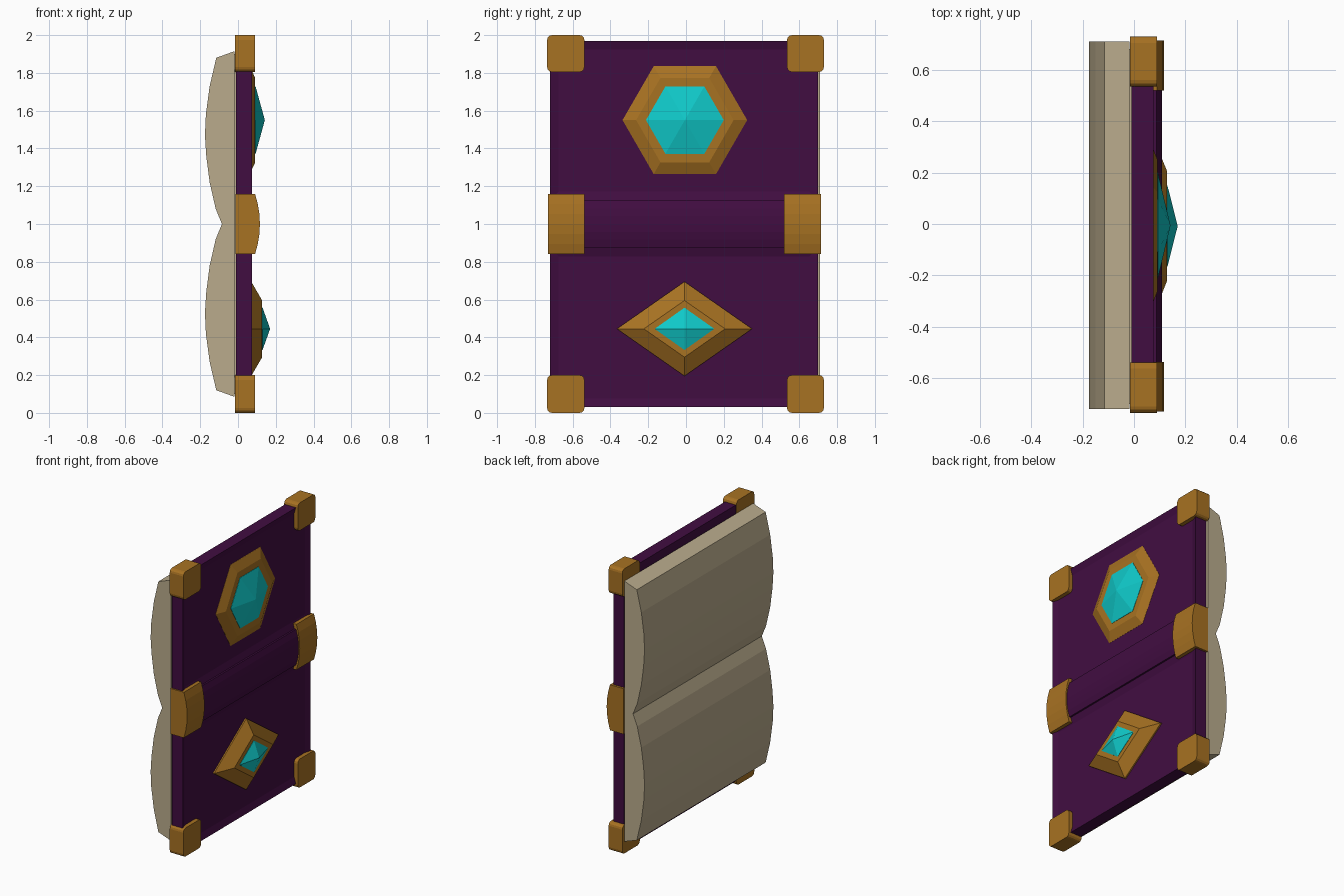
import bpy, bmesh
from math import cos, sin, pi
from mathutils import Vector

if "Cube" in bpy.data.objects:
    bpy.data.objects.remove(bpy.data.objects["Cube"])


def material(name, rgb):
    m = bpy.data.materials.new(name)
    m.diffuse_color = (*rgb, 1)
    m.use_nodes = True
    m.node_tree.nodes["Principled BSDF"].inputs["Base Color"].default_value = m.diffuse_color
    return m


PURPLE = material("purple leather", (0.053, 0.004, 0.053))
GOLD = material("aged gold", (0.39, 0.168, 0.016))
CREAM = material("parchment", (0.49, 0.41, 0.265))
TEAL = material("teal gem", (0.005, 0.59, 0.59))


def finish(bm, name, mat):
    bmesh.ops.recalc_face_normals(bm, faces=bm.faces)
    me = bpy.data.meshes.new(name)
    bm.to_mesh(me)
    bm.free()
    me.materials.append(mat)
    ob = bpy.data.objects.new(name, me)
    bpy.context.collection.objects.link(ob)
    return ob


def box(x0, x1, y0, y1, z0, z1):
    bm = bmesh.new()
    bmesh.ops.create_cube(bm, size=1)
    for v in bm.verts:
        v.co = ((x0 + x1) / 2 + v.co.x * (x1 - x0),
                (y0 + y1) / 2 + v.co.y * (y1 - y0),
                (z0 + z1) / 2 + v.co.z * (z1 - z0))
    return bm


def extrude_y(name, profile, y0, y1, mat):
    """Extrude an x-z outline along y."""
    bm = bmesh.new()
    face = bm.faces.new([bm.verts.new((x, y0, z)) for x, z in profile])
    new = bmesh.ops.extrude_face_region(bm, geom=[face])["geom"]
    bmesh.ops.translate(bm, vec=(0, y1 - y0, 0),
                        verts=[g for g in new if isinstance(g, bmesh.types.BMVert)])
    return finish(bm, name, mat)


def stack(name, sides, centre, rings, mat, apex=None):
    """Polygon rings (x, y radius, z radius) skinned together, ending flat or in a point."""
    bm = bmesh.new()
    cy, cz = centre
    loops = [[bm.verts.new((x, cy + ry * cos(2 * pi * i / sides),
                            cz + rz * sin(2 * pi * i / sides))) for i in range(sides)]
             for x, ry, rz in rings]
    bm.faces.new(loops[0])
    for a, b in zip(loops, loops[1:]):
        for i in range(sides):
            j = (i + 1) % sides
            bm.faces.new((a[i], a[j], b[j], b[i]))
    if apex is None:
        bm.faces.new(loops[-1])
    else:
        tip = bm.verts.new((apex, cy, cz))
        for i in range(sides):
            bm.faces.new((loops[-1][i], loops[-1][(i + 1) % sides], tip))
    return finish(bm, name, mat)


# Cover board with a recessed panel on each half
bm = box(-0.01, 0.075, -0.72, 0.70, 0.03, 1.97)
for z in (0.875, 1.125):
    bmesh.ops.bisect_plane(bm, geom=bm.verts[:] + bm.edges[:] + bm.faces[:],
                           plane_co=(0, 0, z), plane_no=(0, 0, 1))
bm.normal_update()
panels = [f for f in bm.faces if f.normal.x > 0.9
          and abs(f.calc_center_median().z - 1) > 0.2]
bmesh.ops.inset_individual(bm, faces=panels, thickness=0.065)
bmesh.ops.translate(bm, vec=(-0.014, 0, 0), verts=list({v for f in panels for v in f.verts}))
finish(bm, "cover", PURPLE)


def bulge(base, edge, crown, half, steps=6):
    """Rounded strip outline centred on z = 1."""
    arc = []
    for i in range(steps + 1):
        t = 2 * i / steps - 1
        arc.append((edge + (crown - edge) * (1 - t * t), 1 + half * t))
    return [(base, 1 - half)] + arc + [(base, 1 + half)]


# Spine and its two metal bands
extrude_y("spine", bulge(0.0, 0.087, 0.108, 0.125), -0.715, 0.695, PURPLE)
extrude_y("spine_band_left", bulge(-0.014, 0.09, 0.116, 0.16), -0.73, -0.537, GOLD)
extrude_y("spine_band_right", bulge(-0.014, 0.09, 0.116, 0.16), 0.52, 0.715, GOLD)

# Page block: two swelling halves meeting in a valley
half = [(-0.085, 0.0), (-0.118, 0.08), (-0.15, 0.22), (-0.168, 0.36), (-0.175, 0.47),
        (-0.17, 0.58), (-0.15, 0.73), (-0.115, 0.88), (-0.018, 0.915)]
pages = [(x, 1 + d) for x, d in reversed(half)] + [(x, 1 - d) for x, d in half[1:]]
extrude_y("pages", pages, -0.72, 0.71, CREAM)
# Closing strip behind the pages
finish(box(-0.019, -0.009, -0.70, 0.68, 0.1, 1.9), "page_backing", CREAM)

# Rounded corner caps
for side, y0, y1 in (("left", -0.735, -0.538), ("right", 0.535, 0.73)):
    for level, z0, z1 in (("bottom", 0.005, 0.2), ("top", 1.805, 2.0)):
        bm = box(-0.016, 0.09, y0, y1, z0 - 0.005 * (level == "bottom"), z1)
        edges = [e for e in bm.edges
                 if abs((e.verts[0].co - e.verts[1].co).normalized().x) > 0.9]
        bmesh.ops.bevel(bm, geom=edges, offset=0.025, segments=3, profile=0.5,
                        affect='EDGES')
        finish(bm, f"corner_{level}_{side}", GOLD)

# Hexagonal setting and gem on the upper panel
hexagon = (-0.006, 1.55)
stack("hexagon_setting", 6, hexagon, [(0.055, 0.33, 0.33), (0.062, 0.33, 0.33),
                                      (0.091, 0.258, 0.258)], GOLD)
stack("hexagon_gem", 6, hexagon, [(0.085, 0.206, 0.206), (0.093, 0.206, 0.206)],
      TEAL, 0.142)

# Diamond setting and gem on the lower panel
diamond = (-0.008, 0.445)
stack("diamond_setting", 4, diamond, [(0.055, 0.358, 0.25), (0.07, 0.358, 0.25),
                                      (0.128, 0.215, 0.15)], GOLD)
stack("diamond_gem", 4, diamond, [(0.12, 0.158, 0.112), (0.13, 0.158, 0.112)],
      TEAL, 0.17)
